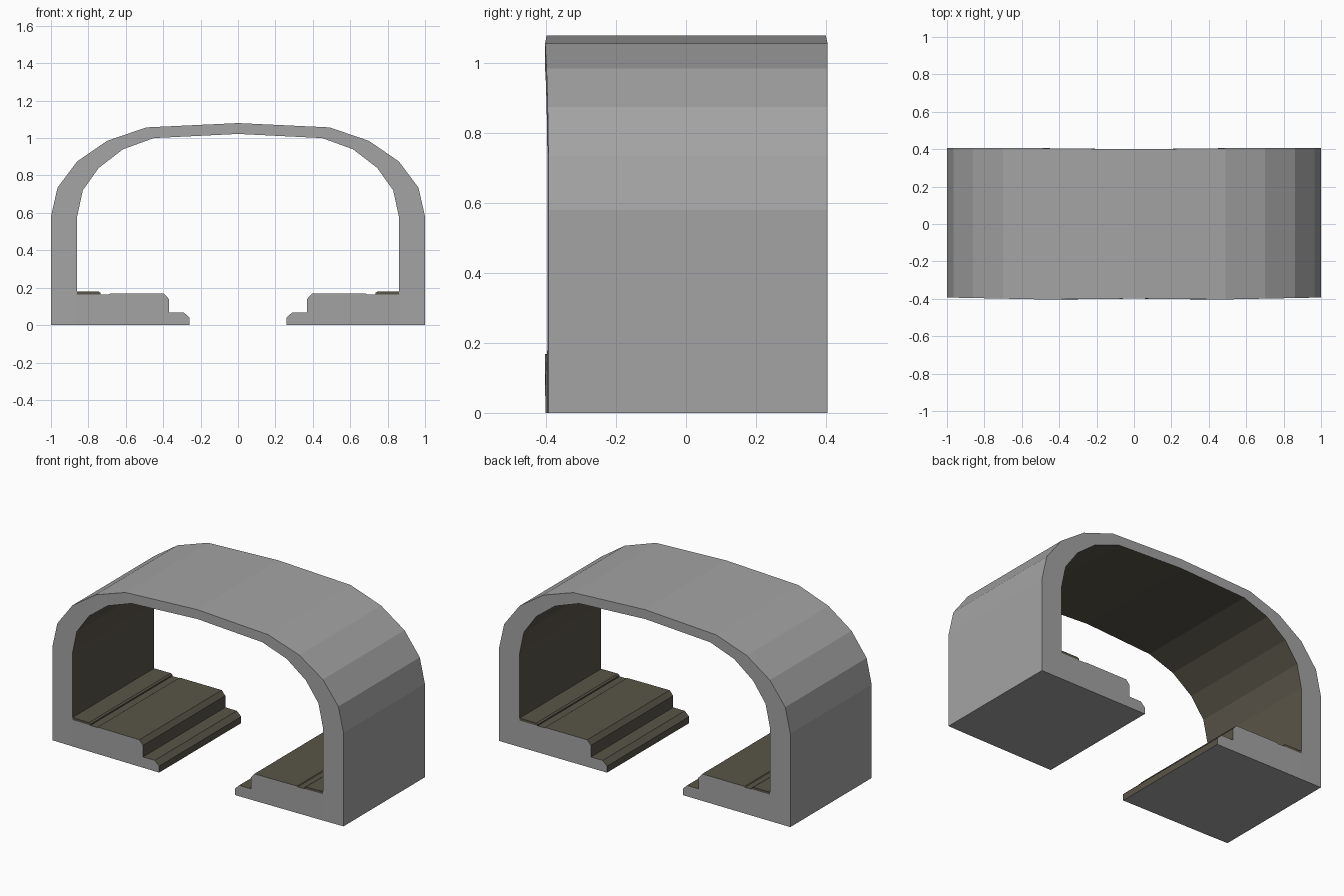
import bpy, bmesh

if "Cube" in bpy.data.objects:
    bpy.data.objects.remove(bpy.data.objects["Cube"])


def material(name, rgb):
    m = bpy.data.materials.new(name)
    m.diffuse_color = (*rgb, 1)
    m.use_nodes = True
    m.node_tree.nodes["Principled BSDF"].inputs["Base Color"].default_value = m.diffuse_color
    return m


GREY = material("concrete_grey", (0.37, 0.37, 0.37))
BROWN = material("dark_brown_lining", (0.10, 0.09, 0.065))


def front_y(x):
    # ends bow very slightly across the width
    x = abs(x)
    if x < 0.45:
        return -0.399 - 0.005 * x / 0.45
    return -0.404 + 0.011 * (x - 0.45) / 0.55


def back_y(x):
    return 0.40 + 0.005 * min(abs(x) / 0.45, 1)


def make_object(name, bm):
    bmesh.ops.recalc_face_normals(bm, faces=bm.faces)
    me = bpy.data.meshes.new(name)
    bm.to_mesh(me)
    bm.free()
    me.materials.append(GREY)
    me.materials.append(BROWN)
    ob = bpy.data.objects.new(name, me)
    bpy.context.collection.objects.link(ob)
    return ob


def rows(bm, points):
    return [(bm.verts.new((x, front_y(x), z)), bm.verts.new((x, back_y(x), z)))
            for x, z in points]


def mirrored(points):
    # right half from floor to crown, then the left half back down
    return points + [(-x, z) for x, z in reversed(points[:-1])]


# Arched shell: outer and inner outlines joined into a thick vault
outer = mirrored([(1, 0), (1, 0.58), (0.965, 0.735), (0.86, 0.875),
                  (0.70, 0.985), (0.49, 1.057), (0, 1.08)])
inner = mirrored([(0.86, 0), (0.86, 0.58), (0.83, 0.72), (0.745, 0.84),
                  (0.615, 0.94), (0.45, 1.0), (0, 1.022)])
bm = bmesh.new()
o, n = rows(bm, outer), rows(bm, inner)
for i in range(len(o) - 1):
    bm.faces.new((o[i][0], o[i + 1][0], o[i + 1][1], o[i][1]))
    f = bm.faces.new((n[i][0], n[i][1], n[i + 1][1], n[i + 1][0]))
    f.material_index = 1
    for k in (0, 1):
        bm.faces.new((o[i][k], n[i][k], n[i + 1][k], o[i + 1][k]))
for i in (0, -1):
    bm.faces.new((o[i][0], o[i][1], n[i][1], n[i][0]))
make_object("arched_shell", bm)


def prism(name, points, brown_ends=False):
    bm = bmesh.new()
    r = rows(bm, points)
    for k in (0, 1):
        f = bm.faces.new([p[k] for p in r])
        f.material_index = int(brown_ends)
    for i in range(len(r)):
        a, b = r[i], r[(i + 1) % len(r)]
        f = bm.faces.new((a[0], b[0], b[1], a[1]))
        # everything except the underside is lining
        on_floor = all(v.co.z < 0.001 for v in f.verts)
        f.material_index = 0 if on_floor else 1
    make_object(name, bm)


# Stepped platforms with a shallow groove, and raised strips along the walls
platform = [(0.86, 0), (0.26, 0), (0.26, 0.04), (0.29, 0.068), (0.37, 0.068),
            (0.37, 0.14), (0.395, 0.168), (0.685, 0.168), (0.69, 0.164),
            (0.86, 0.164)]
strip = [(0.86, 0.164), (0.735, 0.164), (0.735, 0.172), (0.745, 0.179),
         (0.86, 0.179)]
for side, s in (("right", 1), ("left", -1)):
    prism(side + "_platform", [(s * x, z) for x, z in platform])
    prism(side + "_wall_strip", [(s * x, z) for x, z in strip], True)
